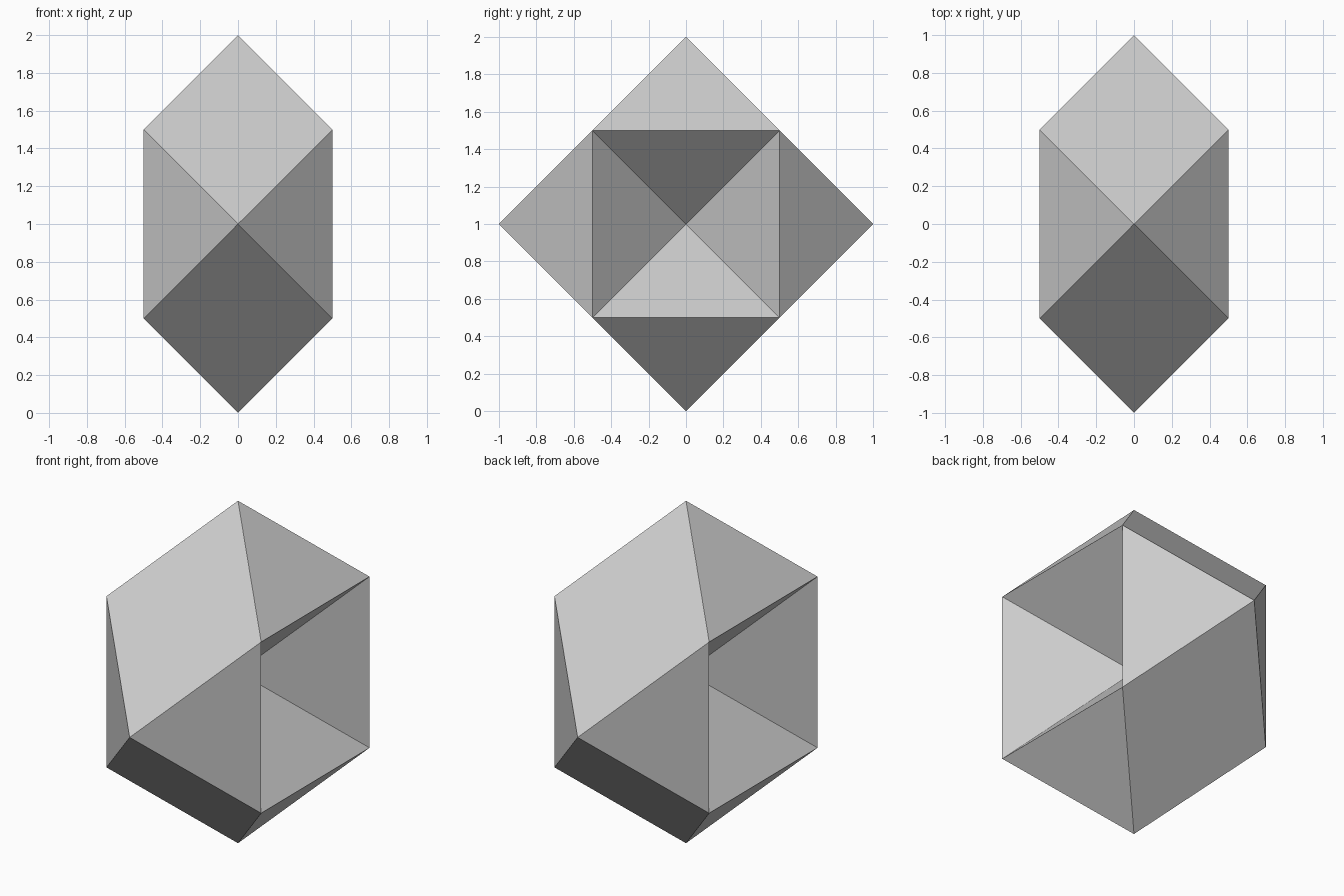
import bpy
import bmesh
from mathutils import Vector

if "Cube" in bpy.data.objects:
    bpy.data.objects.remove(bpy.data.objects["Cube"], do_unlink=True)

SIDE = 1.0
HALF = SIDE / 2
GREY = (0.6, 0.6, 0.6, 1.0)

# Plain grey material
grey = bpy.data.materials.new("light grey")
grey.use_nodes = True
grey.diffuse_color = GREY
grey.node_tree.nodes["Principled BSDF"].inputs["Base Color"].default_value = GREY

# Cube core with a pyramid on every face: raised on y and z, sunken on x
bm = bmesh.new()
bmesh.ops.create_cube(bm, size=SIDE)
tips = bmesh.ops.poke(bm, faces=bm.faces[:])["verts"]
for tip in tips:
    sunken = abs(tip.co.x) > HALF / 2
    tip.co = Vector() if sunken else tip.co.normalized() * SIDE

# Merge coplanar triangle pairs into rhombic faces
bm.normal_update()
flat_edges = [e for e in bm.edges if e.calc_face_angle() < 0.01]
bmesh.ops.dissolve_edges(bm, edges=flat_edges, use_verts=False)

# Stand the solid on the ground
bmesh.ops.translate(bm, verts=bm.verts[:], vec=(0, 0, SIDE))
bm.normal_update()

mesh = bpy.data.meshes.new("faceted_solid")
bm.to_mesh(mesh)
bm.free()
mesh.materials.append(grey)
solid = bpy.data.objects.new("faceted_solid", mesh)
bpy.context.collection.objects.link(solid)
